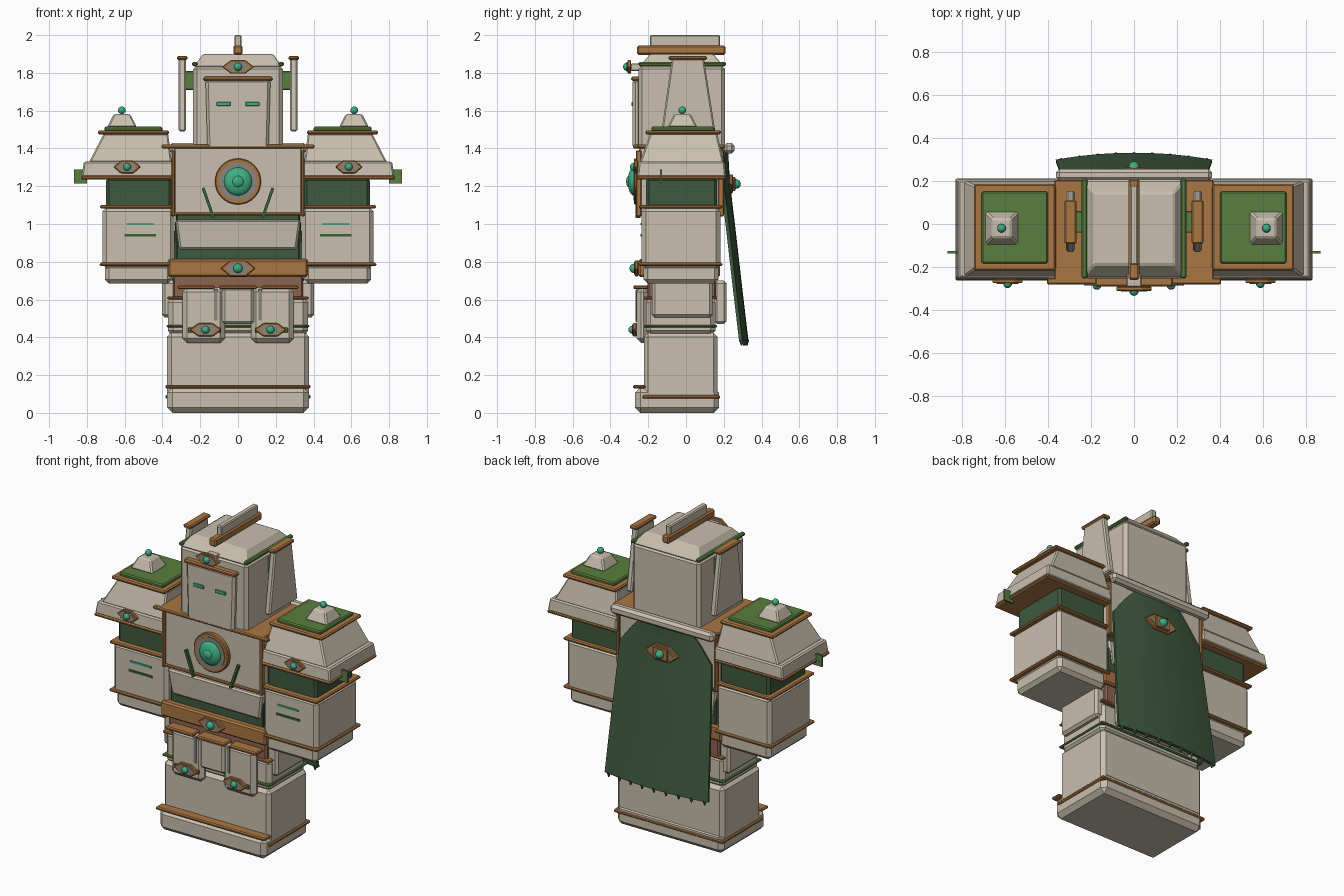
import bpy, bmesh, math
from mathutils import Vector, Matrix

if "Cube" in bpy.data.objects:
    bpy.data.objects.remove(bpy.data.objects["Cube"])


def mat(name, r, g, b):
    m = bpy.data.materials.new(name)
    m.diffuse_color = (r, g, b, 1)
    m.use_nodes = True
    m.node_tree.nodes["Principled BSDF"].inputs["Base Color"].default_value = m.diffuse_color
    return m


STONE = mat("stone", 0.58, 0.52, 0.42)
BRONZE = mat("bronze", 0.40, 0.18, 0.055)
BROWN = mat("brown", 0.26, 0.13, 0.08)
PINE = mat("dark_green", 0.05, 0.10, 0.05)
OLIVE = mat("olive_green", 0.10, 0.21, 0.05)
GEM = mat("gem_green", 0.05, 0.42, 0.23)
GREY = mat("grey", 0.25, 0.24, 0.21)
MOSS = mat("moss_green", 0.04, 0.12, 0.04)


def finish(name, bm, m, bevel=0.0, smooth=False):
    bmesh.ops.recalc_face_normals(bm, faces=bm.faces[:])
    me = bpy.data.meshes.new(name)
    for f in bm.faces:
        f.smooth = smooth
    bm.to_mesh(me)
    bm.free()
    me.materials.append(m)
    ob = bpy.data.objects.new(name, me)
    bpy.context.collection.objects.link(ob)
    if bevel:
        b = ob.modifiers.new("bevel", 'BEVEL')
        b.width, b.segments = bevel, 1
    return ob


def box(name, m, x, y, z, bevel=0.01, top=(0, 0, 0, 0)):
    """Box from ranges; top = how far each upper side (x0, x1, y0, y1) moves inward."""
    bm = bmesh.new()
    bmesh.ops.create_cube(bm, size=1)
    for v in bm.verts:
        i, j, k = (int(c > 0) for c in v.co)
        p = Vector((x[i], y[j], z[k]))
        if k:
            p.x += -top[1] if i else top[0]
            p.y += -top[3] if j else top[2]
        v.co = p
    return finish(name, bm, m, bevel)


def pair(name, m, x, y, z, bevel=0.01, top=(0, 0, 0, 0)):
    box("right_" + name, m, x, y, z, bevel, top)
    box("left_" + name, m, (-x[1], -x[0]), y, z, bevel, (top[1], top[0], top[2], top[3]))


def ball(name, m, c, r, sy=1.0):
    bm = bmesh.new()
    bmesh.ops.create_uvsphere(bm, u_segments=20, v_segments=12, radius=r,
                              matrix=Matrix.Translation(c) @ Matrix.Diagonal((1, sy, 1, 1)))
    return finish(name, bm, m, smooth=True)


def plate(name, m, pts, y0, y1, bevel=0.0):
    """Extrude an x-z outline along y."""
    bm = bmesh.new()
    f = bm.faces.new([bm.verts.new((px, y0, pz)) for px, pz in pts])
    r = bmesh.ops.extrude_face_region(bm, geom=[f])
    for v in r["geom"]:
        if isinstance(v, bmesh.types.BMVert):
            v.co.y = y1
    return finish(name, bm, m, bevel)


def hexagon(x, z, w, h):
    return [(x - w, z), (x - w * .45, z - h), (x + w * .45, z - h),
            (x + w, z), (x + w * .45, z + h), (x - w * .45, z + h)]


def badge(name, x, y, z, w, h, d=-1):
    plate(name + "_frame", BRONZE, hexagon(x, z, w, h), y, y + d * .02, .004)
    plate(name + "_inlay", GREY, hexagon(x, z, w * .72, h * .72), y, y + d * .024)
    ball(name + "_gem", GEM, (x, y + d * .022, z), h * .6)


def disc(r, z, n=32):
    return [(r * math.cos(i * math.tau / n), z + r * math.sin(i * math.tau / n)) for i in range(n)]


# Feet and legs
box("foot_block", STONE, (-.375, .375), (-.27, .175), (0, .135), .028)
box("foot_front_trim", BRONZE, (-.385, .385), (-.28, -.215), (.13, .148), .006)
box("foot_side_trim", BRONZE, (-.385, .385), (-.23, .18), (.075, .095), .006)
box("leg_block", STONE, (-.375, .375), (-.222, .168), (.08, .425), .022)
box("knee_trim", OLIVE, (-.378, .378), (-.225, .165), (.452, .466), .005)
box("thigh_block", STONE, (-.37, .37), (-.212, .155), (.41, .61), .025)
box("thigh_trim", BRONZE, (-.375, .375), (-.225, .165), (.6, .615), .005)
pair("hip_guard", STONE, (.3, .402), (-.18, .14), (.505, .70), .015)
box("pelvis", BROWN, (-.345, .345), (-.205, .16), (.6, .74), .01)

# Skirt plates
pair("skirt_plate", STONE, (.07, .295), (-.262, -.2), (.37, .665), .025)
pair("skirt_slot", GREY, (.108, .128), (-.266, -.2), (.49, .655), 0)
pair("skirt_trim", BRONZE, (.125, .32), (-.275, -.2), (.655, .675), .006)
box("skirt_middle", STONE, (-.085, .085), (-.267, -.2), (.47, .665), .015)
box("skirt_middle_trim", BRONZE, (-.1, .1), (-.279, -.2), (.655, .675), .006)
box("back_skirt", STONE, (-.28, .28), (.15, .215), (.47, .70), .015)
pair("skirt_bar", OLIVE, (.09, .265), (-.27, -.25), (.425, .452), .003)
for s in (-1, 1):
    badge("skirt_badge", s * .172, -.262, .44, .085, .035)

# Belt and torso
box("belt", BRONZE, (-.37, .37), (-.252, .18), (.72, .815), .01)
badge("belt_badge", 0, -.252, .765, .092, .042)
box("torso_core", PINE, (-.325, .325), (-.212, .165), (.8, 1.06), .005)
box("abdomen", STONE, (-.31, .31), (-.225, .17), (.865, 1.022), .01, (-.022, -.022, -.012, 0))
box("chest", STONE, (-.34, .34), (-.25, .188), (1.05, 1.41), .01)
box("chest_lower_trim", BRONZE, (-.35, .35), (-.262, .192), (1.045, 1.062), .005)
pair("chest_front_trim", BRONZE, (.333, .353), (-.265, -.235), (1.04, 1.39), .005)
pair("chest_back_trim", BRONZE, (.333, .353), (.17, .2), (1.04, 1.39), .005)
box("chest_deck", BRONZE, (-.37, .37), (-.272, .205), (1.4, 1.42), .006)
box("chest_front_bar", BRONZE, (-.405, .405), (-.28, -.25), (1.4, 1.42), .006)

# Chest emblem and slanted rods
plate("emblem_ring", BRONZE, disc(.122, 1.225), -.24, -.275, .005)
plate("emblem_disc", GREY, disc(.1, 1.225), -.24, -.279)
ball("emblem_dome", GEM, (0, -.275, 1.225), .075, .45)
ball("emblem_core", GEM, (0, -.298, 1.225), .032, .6)
for s in (-1, 1):
    plate("chest_rod", MOSS, [(s * .192, 1.188), (s * .178, 1.194), (s * .123, 1.037),
                              (s * .137, 1.031)], -.24, -.268)

# Head
box("head", STONE, (-.238, .238), (-.252, .207), (1.39, 1.84), .02)
box("head_cap", STONE, (-.236, .236), (-.25, .205), (1.83, 1.9), .008, (.05, .05, .06, .06))
box("face_plate", STONE, (-.162, .162), (-.282, -.24), (1.4, 1.765), .014, (-.01, -.01, 0, 0))
box("brow", BRONZE, (-.182, .182), (-.29, -.24), (1.757, 1.78), .007)
pair("eye", GEM, (.04, .113), (-.289, -.27), (1.625, 1.646), .002)
badge("brow_badge", 0, -.29, 1.832, .085, .036)
box("brow_badge_mount", STONE, (-.035, .035), (-.292, -.22), (1.81, 1.85), .004)
pair("temple_trim", OLIVE, (.215, .243), (-.252, .212), (1.836, 1.858), .007)
box("crest_base", BRONZE, (-.025, .025), (-.26, .21), (1.895, 1.945), .009)
box("crest_blade", STONE, (-.018, .018), (-.19, .18), (1.94, 2.0), .006)

# Ear fins with brackets
pair("ear_fin", STONE, (.275, .315), (-.13, .155), (1.49, 1.875), .008, (0, 0, .055, .06))
pair("ear_cap", BRONZE, (.268, .322), (-.092, .112), (1.868, 1.89), .007)
pair("ear_bracket", OLIVE, (.23, .28), (-.04, .06), (1.71, 1.81), .004)

# Shoulders
pair("shoulder_rim", BRONZE, (.342, .83), (-.262, .212), (1.235, 1.255), .007)
pair("shoulder_slab", STONE, (.345, .828), (-.258, .212), (1.25, 1.33), .008, (0, .012, .008, .008))
pair("shoulder_dome", STONE, (.35, .79), (-.245, .2), (1.325, 1.48), .008, (.02, .08, .055, .035))
pair("shoulder_trim", BRONZE, (.365, .742), (-.215, .185), (1.475, 1.495), .007)
pair("shoulder_top", OLIVE, (.4, .708), (-.183, .15), (1.49, 1.515), .007)
pair("shoulder_peak", STONE, (.535, .693), (-.098, .06), (1.512, 1.582), .008, (.035, .035, .035, .035))
pair("shoulder_tab", OLIVE, (.8, .867), (-.138, -.126), (1.215, 1.288), 0)
for s in (-1, 1):
    ball("shoulder_bead", GEM, (s * .615, -.02, 1.602), .02)
    badge("shoulder_badge", s * .587, -.255, 1.302, .072, .034)

# Arms and forearms
pair("upper_arm", PINE, (.35, .698), (-.212, .165), (1.08, 1.245), .015)
pair("arm_trim", BRONZE, (.34, .73), (-.25, .192), (1.082, 1.1), .006)
pair("forearm", STONE, (.335, .718), (-.235, .182), (.765, 1.088), .022)
pair("wrist_trim", BRONZE, (.335, .732), (-.25, .192), (.777, .795), .006)
pair("hand_block", STONE, (.35, .705), (-.225, .172), (.685, .79), .022)
pair("arm_upper_stripe", GEM, (.445, .59), (-.241, -.23), (.994, 1.006), 0)
pair("arm_lower_stripe", MOSS, (.435, .6), (-.241, -.23), (.935, .948), 0)

# Cape: rows of (height, half width, middle y), bowed outward
rows = [(1.40, .15, .215), (1.31, .235, .218), (1.2, .32, .226), (.93, .335, .258),
        (.65, .35, .29), (.38, .362, .322)]
N = 12
bm = bmesh.new()
grid = [[bm.verts.new((w * u, y - .032 * u * u * min(1, w / .3), z))
         for u in (2 * i / N - 1 for i in range(N + 1))] for z, w, y in rows]
for a, b in zip(grid, grid[1:]):
    for i in range(N):
        bm.faces.new((a[i], a[i + 1], b[i + 1], b[i]))
cape = finish("cape", bm, PINE)
sol = cape.modifiers.new("thickness", 'SOLIDIFY')
sol.thickness, sol.offset = .018, 0

# Cape fringe, rod and clasp
for i in range(9):
    u = (i - 4) / 4.3
    bm = bmesh.new()
    bmesh.ops.create_cone(bm, cap_ends=True, segments=6, radius1=.004, radius2=.013, depth=.03,
                          matrix=Matrix.Translation((.362 * u, .322 - .032 * u * u, .372)))
    finish("cape_fringe", bm, PINE)
box("cape_rod", STONE, (-.362, .362), (.2, .256), (1.372, 1.43), .016)
badge("cape_clasp", 0, .228, 1.212, .115, .05, 1)
box("cape_clasp_mount", BRONZE, (-.05, .05), (.2, .262), (1.175, 1.249), .004)
ball("cape_clasp_jewel", GEM, (0, .265, 1.212), .025)
